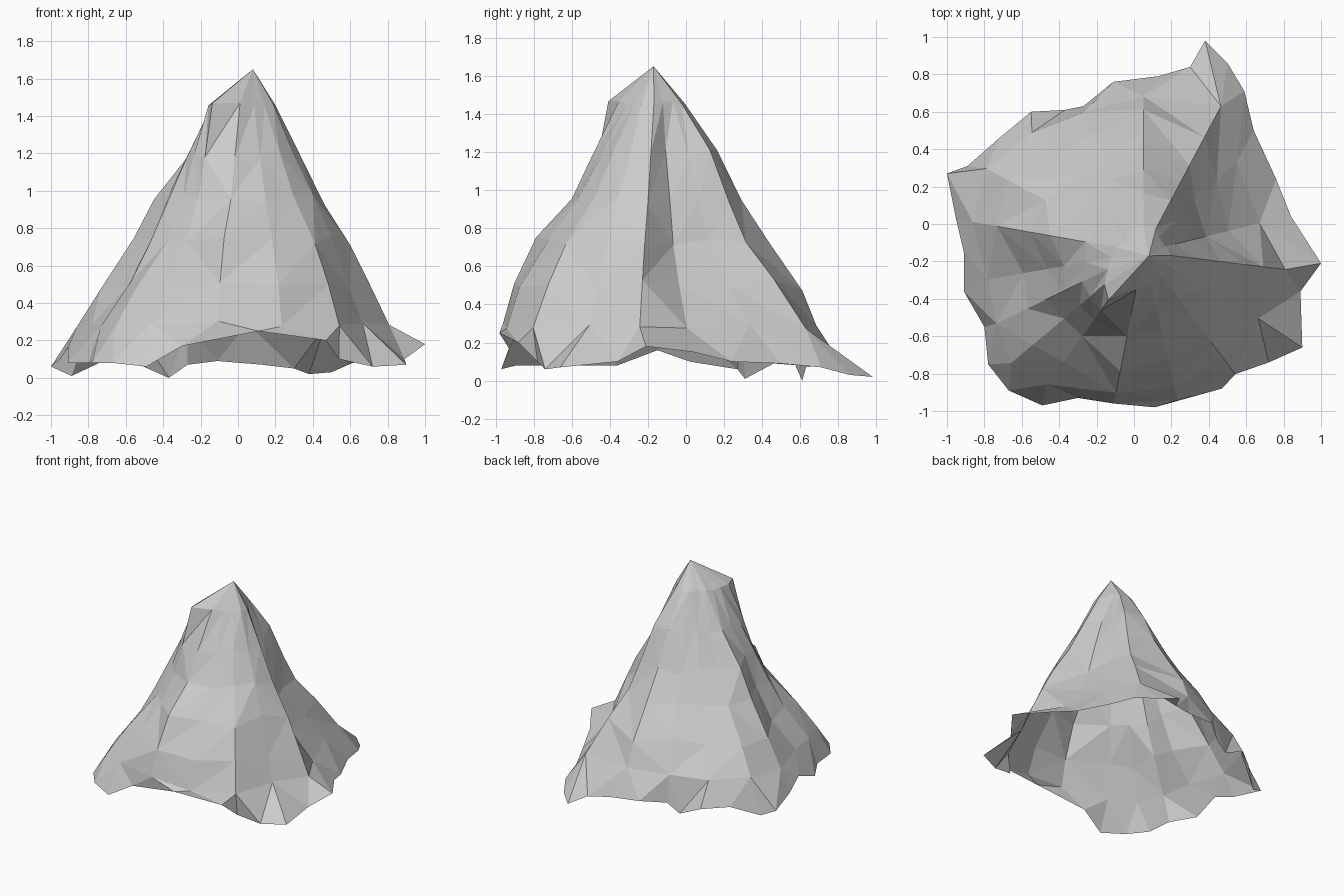
import bpy, bmesh, random
from math import cos, sin, atan2, tau, radians

if "Cube" in bpy.data.objects:
    bpy.data.objects.remove(bpy.data.objects["Cube"])

random.seed(7)
AXIS = (0.05, -0.15)
PEAK = (0.08, -0.17, 1.65)

# ridge and valley directions (degrees from +x), and radii of each contour along them
HEIGHTS = (0.25, 0.5, 0.72, 0.95, 1.2, 1.46)
COLUMNS = {
    -7: (.78, .66, .55, .40, .28, .15),    # right ridge
    14: (.66, .47, .34, .27, .18, .12),    # right gully
    44: (.73, .54, .39, .32, .23, .12),
    62: (.90, .72, .53, .42, .32, .14),    # back right ridge
    90: (.85, .75, .59, .44, .32, .14),
    113: (.83, .70, .54, .40, .27, .13),
    133: (.89, .70, .54, .40, .26, .12),
    152: (.98, .80, .59, .42, .27, .12),
    170: (.94, .78, .63, .51, .31, .15),   # left ridge
    190: (.88, .64, .53, .44, .32, .17),   # left gully
    206: (.89, .70, .58, .47, .35, .21),
    220: (.94, .76, .56, .45, .37, .27),   # front left ridge
    234: (.90, .73, .56, .45, .38, .32),
    259: (.84, .77, .68, .46, .34, .21),   # front ridge
    283: (.82, .74, .60, .43, .29, .16),
    307: (.83, .72, .60, .42, .29, .15),   # front right ridge
    330: (.73, .62, .54, .42, .28, .16),
}

# ragged lower edge
RIM = [(1, -.21, .18), (.84, .04, .15), (.76, .24, .1), (.64, .5, .09), (.59, .71, .07),
       (.5, .86, .03), (.38, .98, .02), (.3, .84, .05), (.13, .79, .07), (-.11, .76, .09),
       (-.27, .63, .07), (-.37, .61, 0), (-.55, .6, .08), (-.72, .46, .09), (-.89, .31, .01),
       (-1, .27, .06), (-.95, .02, .1), (-.91, -.15, .16), (-.91, -.36, .08), (-.8, -.55, .08),
       (-.78, -.75, .08), (-.67, -.89, .08), (-.49, -.97, .06), (-.3, -.93, .17),
       (.11, -.98, .25), (.47, -.88, .2), (.54, -.78, .1), (.72, -.74, .06),
       (.9, -.66, .07), (.89, -.36, .1)]


def radius(radii, z):
    """Radius along one direction at height z."""
    i = max(0, min(len(HEIGHTS) - 2, sum(z >= h for h in HEIGHTS) - 1))
    t = (z - HEIGHTS[i]) / (HEIGHTS[i + 1] - HEIGHTS[i])
    return radii[i] * (1 - t) + radii[i + 1] * t


def contour(z, jitter):
    pts = []
    for deg, radii in COLUMNS.items():
        h = z + random.uniform(-jitter, jitter)
        r, a = radius(radii, h), radians(deg)
        pts.append((AXIS[0] + r * cos(a), AXIS[1] + r * sin(a), h))
    return pts


def angle(v):
    return atan2(v.co.y - AXIS[1], v.co.x - AXIS[0]) % tau


def stitch(bm, low, high):
    """Join two closed rings of different counts, walking round by angle."""
    low, high = sorted(low, key=angle), sorted(high, key=angle)
    n, m, i, j = len(low), len(high), 0, 0

    def mid(ring, q):
        a, b = [angle(ring[p % len(ring)]) + tau * (p // len(ring)) for p in (q, q + 1)]
        return (a + b) / 2

    while i < n or j < m:
        if j >= m or (i < n and mid(low, i) <= mid(high, j)):
            bm.faces.new((low[i % n], low[(i + 1) % n], high[j % m]))
            i += 1
        else:
            bm.faces.new((low[i % n], high[(j + 1) % m], high[j % m]))
            j += 1


# mountain shell, open underneath
bm = bmesh.new()
rings = [RIM, contour(.29, .02), contour(.5, .03), contour(.73, .03),
         contour(.95, .03), contour(1.2, .03), contour(1.46, .01)]
rings = [[bm.verts.new(p) for p in ring] for ring in rings]
for low, high in zip(rings, rings[1:]):
    stitch(bm, low, high)

# summit
tip = bm.verts.new(PEAK)
top = sorted(rings[-1], key=angle)
for a, b in zip(top, top[1:] + top[:1]):
    bm.faces.new((a, b, tip))

bmesh.ops.join_triangles(bm, faces=bm.faces[:], angle_face_threshold=0.5,
                         angle_shape_threshold=1.2)
bmesh.ops.recalc_face_normals(bm, faces=bm.faces[:])
mesh = bpy.data.meshes.new("mountain")
bm.to_mesh(mesh)
bm.free()
bpy.context.collection.objects.link(bpy.data.objects.new("mountain", mesh))
